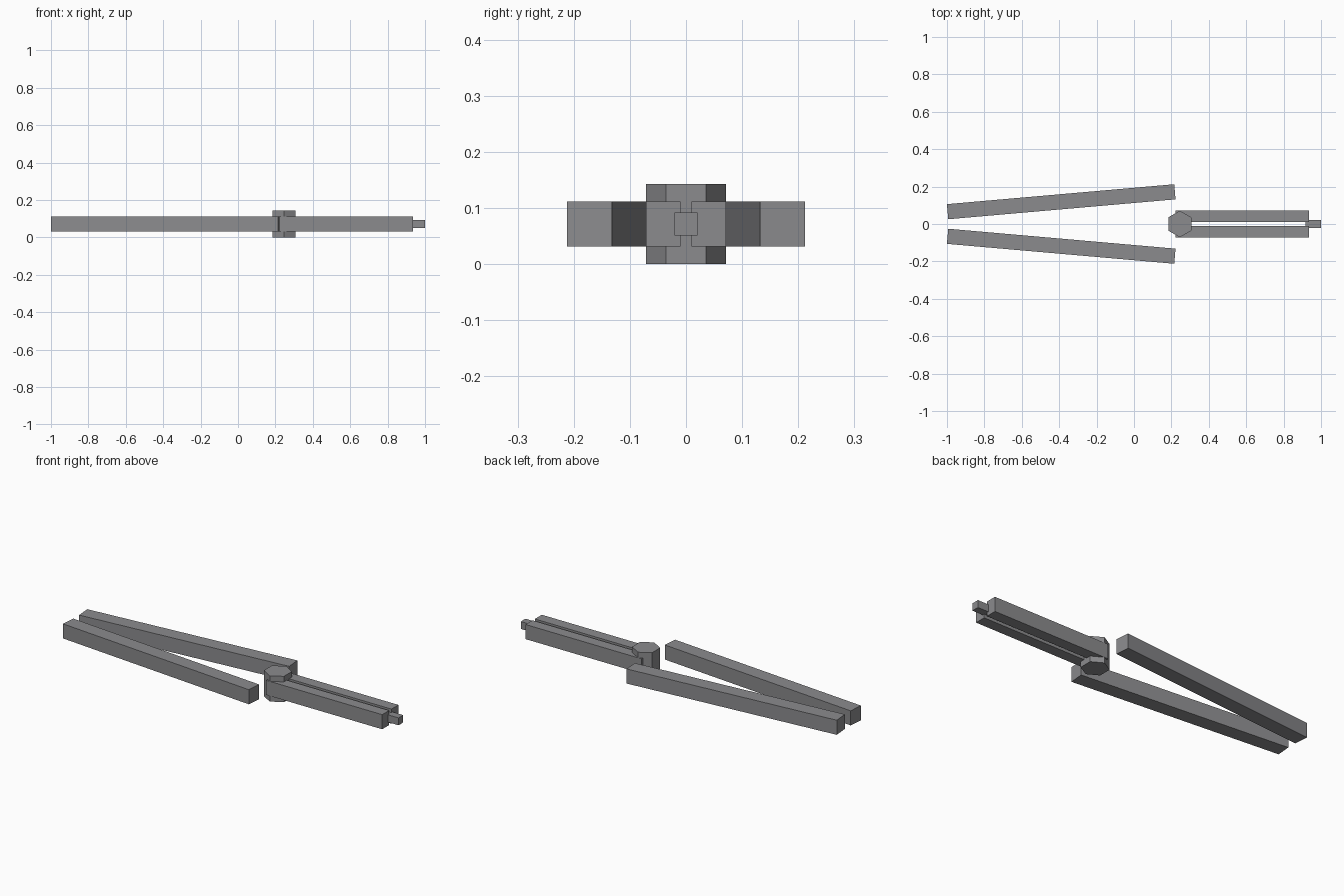
import bpy
from math import radians

cube = bpy.data.objects.get("Cube")
if cube:
    bpy.data.objects.remove(cube, do_unlink=True)

MID_Z = 0.0715   # height of the shared centre plane
BAR = 0.081      # thickness of the handles and jaws

# Single grey metal
steel = bpy.data.materials.new("grey_steel")
steel.use_nodes = True
colour = (0.26, 0.26, 0.27, 1)
steel.diffuse_color = colour
steel.node_tree.nodes["Principled BSDF"].inputs["Base Color"].default_value = colour


def finish(name):
    obj = bpy.context.object
    obj.name = name
    obj.data.materials.append(steel)
    return obj


def bar(name, x, y, size, angle=0):
    bpy.ops.mesh.primitive_cube_add(size=1, location=(x, y, MID_Z),
                                    rotation=(0, 0, radians(angle)))
    obj = finish(name)
    obj.scale = size
    return obj


# Handles and jaws, one of each per side
for side, sign in (("left", 1), ("right", -1)):
    bar("handle_" + side, -0.389, sign * 0.119, (1.22, BAR, BAR), sign * 5)
    bar("jaw_" + side, 0.579, sign * 0.0405, (0.712, 0.061, BAR))

# Small block between the jaw ends
bar("tip", 0.959, 0, (0.082, 0.041, 0.041))

# Hexagonal pivot with corners pointing along y
bpy.ops.mesh.primitive_cylinder_add(vertices=6, radius=0.071, depth=2 * MID_Z,
                                    location=(0.245, 0, MID_Z))
finish("pivot")
